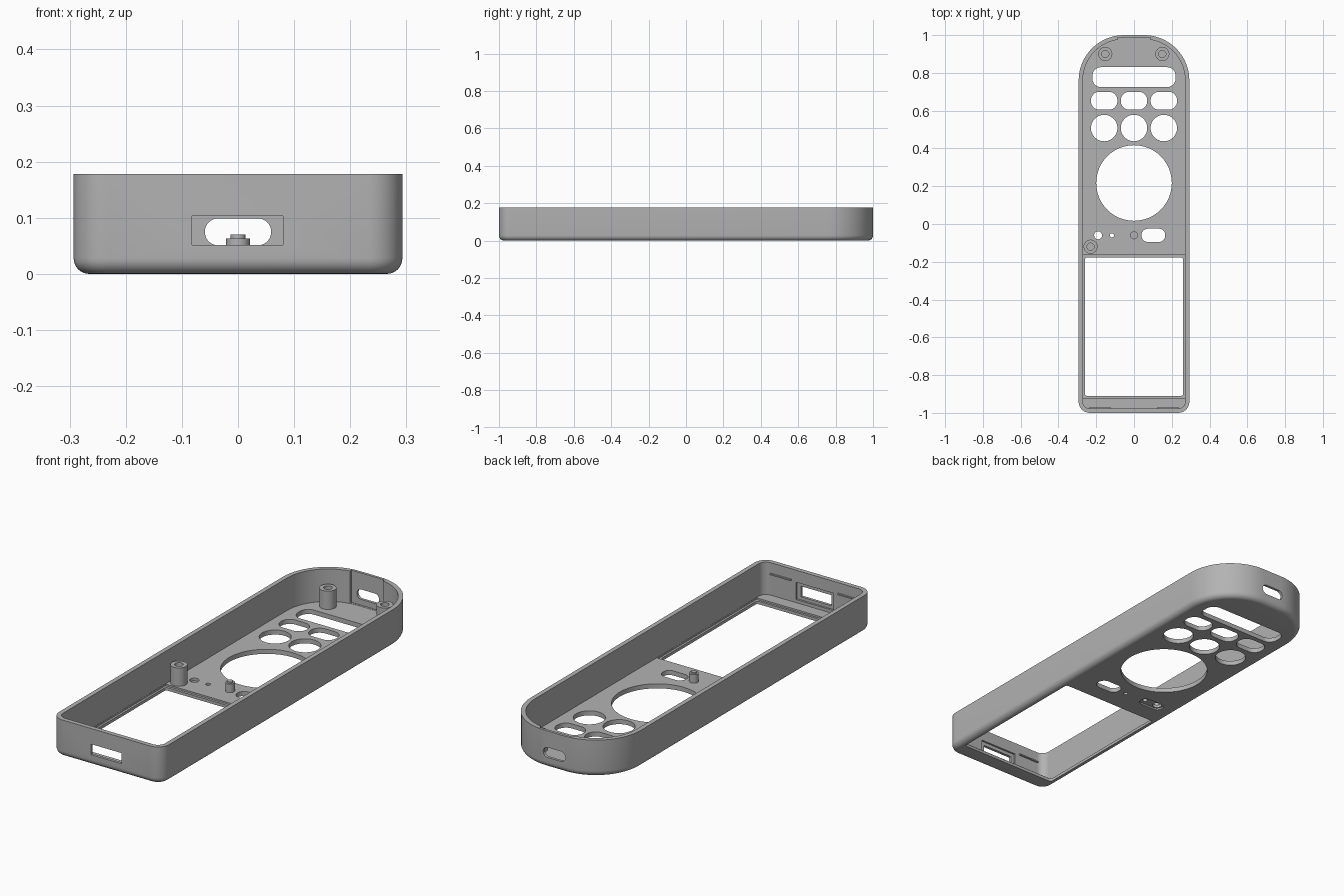
import bpy, bmesh, math

cube = bpy.data.objects.get("Cube")
if cube:
    bpy.data.objects.remove(cube, do_unlink=True)

grey = bpy.data.materials.new("plain grey plastic")
grey.use_nodes = True
COLOUR = (0.45, 0.45, 0.45, 1)
grey.diffuse_color = COLOUR
grey.node_tree.nodes["Principled BSDF"].inputs["Base Color"].default_value = COLOUR

W, WALL, FLOOR, TOP = 0.293, 0.022, 0.022, 0.178
FILLET = 0.028


def outline(x0, x1, y0, y1, r_low, r_high=None, seg=12):
    """Rounded rectangle with separate radii for the low and high y corners."""
    r_high = r_low if r_high is None else r_high
    corners = [(x1, y0, -90, r_low), (x1, y1, 0, r_high),
               (x0, y1, 90, r_high), (x0, y0, 180, r_low)]
    pts = []
    for x, y, start, r in corners:
        cx = x - r if x == x1 else x + r
        cy = y - r if y == y1 else y + r
        for i in range(seg + 1):
            a = math.radians(start + 90 * i / seg)
            pts.append((cx + r * math.cos(a), cy + r * math.sin(a)))
    return pts


def loft(name, rings):
    """Closed solid through rings of (outline, height)."""
    bm = bmesh.new()
    loops = [[bm.verts.new((x, y, z)) for x, y in pts] for pts, z in rings]
    n = len(loops[0])
    for a, b in zip(loops, loops[1:]):
        for i in range(n):
            j = (i + 1) % n
            bm.faces.new((a[i], a[j], b[j], b[i]))
    bm.faces.new(loops[0][::-1])
    bm.faces.new(loops[-1])
    bmesh.ops.remove_doubles(bm, verts=bm.verts, dist=1e-5)
    bmesh.ops.recalc_face_normals(bm, faces=bm.faces)
    return finish(name, bm)


def finish(name, bm):
    mesh = bpy.data.meshes.new(name)
    bm.to_mesh(mesh)
    bm.free()
    mesh.materials.append(grey)
    ob = bpy.data.objects.new(name, mesh)
    bpy.context.collection.objects.link(ob)
    return ob


def prism(name, pts, z0, z1):
    return loft(name, [(pts, z0), (pts, z1)])


def box(name, x0, x1, y0, y1, z0, z1):
    return prism(name, [(x0, y0), (x1, y0), (x1, y1), (x0, y1)], z0, z1)


def circle(x, y, r, n=48):
    return [(x + r * math.cos(math.tau * i / n),
             y + r * math.sin(math.tau * i / n)) for i in range(n)]


def select_only(ob):
    bpy.ops.object.select_all(action="DESELECT")
    ob.select_set(True)
    bpy.context.view_layer.objects.active = ob


def cut(target, cutter):
    mod = target.modifiers.new("cut", "BOOLEAN")
    mod.operation, mod.solver, mod.object = "DIFFERENCE", "EXACT", cutter
    select_only(target)
    bpy.ops.object.modifier_apply(modifier=mod.name)
    bpy.data.objects.remove(cutter, do_unlink=True)


def smooth(ob):
    select_only(ob)
    bpy.ops.object.shade_smooth_by_angle(angle=math.radians(30))


def shell_outline(inset):
    return outline(-W + inset, W - inset, -1 + inset, 1 - inset,
                   0.06 - inset, 0.24 - inset, 16)


# Outer body with a rounded bottom edge
rings = []
for i in range(7):
    a = math.radians(90 * i / 6)
    rings.append((shell_outline(FILLET * (1 - math.sin(a))),
                  FILLET * (1 - math.cos(a))))
rings.append((shell_outline(0), TOP))
shell = loft("shell", rings)

# Open cavity, rear pocket and thinned floor round the window
cut(shell, prism("cavity", shell_outline(WALL), FLOOR, 0.3))
cut(shell, box("rear_pocket", -0.088, 0.088, 0.93, 0.987, FLOOR + 0.001, 0.3))
cut(shell, box("window_step", -0.27, 0.27, -0.92, -0.165, 0.014, 0.1))

# Window and button openings in the floor
holes = [
    outline(-0.26, 0.26, -0.91, -0.177, 0.012, seg=4),
    outline(-0.22, 0.22, 0.725, 0.83, 0.045),
    outline(0.04, 0.165, -0.095, -0.025, 0.033),
    circle(0, 0.217, 0.2, 96),
    circle(-0.19, -0.06, 0.021),
    circle(-0.117, -0.06, 0.011, 24),
]
for x in (-0.158, 0, 0.158):
    holes.append(outline(x - 0.07, x + 0.07, 0.605, 0.7, 0.045))
    holes.append(circle(x, 0.508, 0.07))
for pts in holes:
    cut(shell, prism("hole", pts, -0.1, 0.1))

# Shallow groove under the two small holes, and the dimple under the peg
cut(shell, prism("groove", outline(-0.218, -0.095, -0.088, -0.032, 0.027), -0.1, 0.008))
cut(shell, prism("dimple", circle(0, -0.06, 0.01, 24), -0.1, 0.016))

# Front port with an inner recess, and rounded rear port
cut(shell, box("front_port", -0.082, 0.08, -1.1, -0.95, 0.052, 0.103))
cut(shell, box("port_recess", -0.1, 0.1, -0.987, -0.94, 0.037, 0.12))
slot = prism("rear_port", outline(-0.059, 0.059, 0.051, 0.099, 0.0235), -1.1, -0.9)
for v in slot.data.vertices:
    x, y, z = v.co
    v.co = (x, -z, y)
cut(shell, slot)
smooth(shell)

# Thin catches on the inside of the front wall
for side, x in (("left", 0.18), ("right", -0.18)):
    box("front_catch_" + side, x - 0.055, x + 0.055, -0.982, -0.97, 0.122, 0.128)


def lathe(name, x, y, profile, n=40):
    """Turn a closed (radius, height) profile about a vertical axis."""
    bm = bmesh.new()
    loops = [[bm.verts.new((px, py, z)) for px, py in circle(x, y, r, n)]
             for r, z in profile]
    for a, b in zip(loops, loops[1:]):
        for i in range(n):
            j = (i + 1) % n
            bm.faces.new((a[i], a[j], b[j], b[i]))
    bm.faces.new(loops[0][::-1])
    bm.faces.new(loops[-1])
    bmesh.ops.recalc_face_normals(bm, faces=bm.faces)
    ob = finish(name, bm)
    smooth(ob)
    return ob


# Hollow screw posts
posts = {"rear_left": (0.15, 0.9), "rear_right": (-0.152, 0.9), "middle": (-0.23, -0.12)}
for label, (x, y) in posts.items():
    lathe("screw_post_" + label, x, y,
          [(0.037, 0.018), (0.037, 0.11), (0.019, 0.11), (0.019, 0.03)])

# Stepped locating peg
lathe("locating_peg", 0, -0.06,
      [(0.021, 0.018), (0.021, 0.063), (0.013, 0.063), (0.013, 0.07)], 32)
